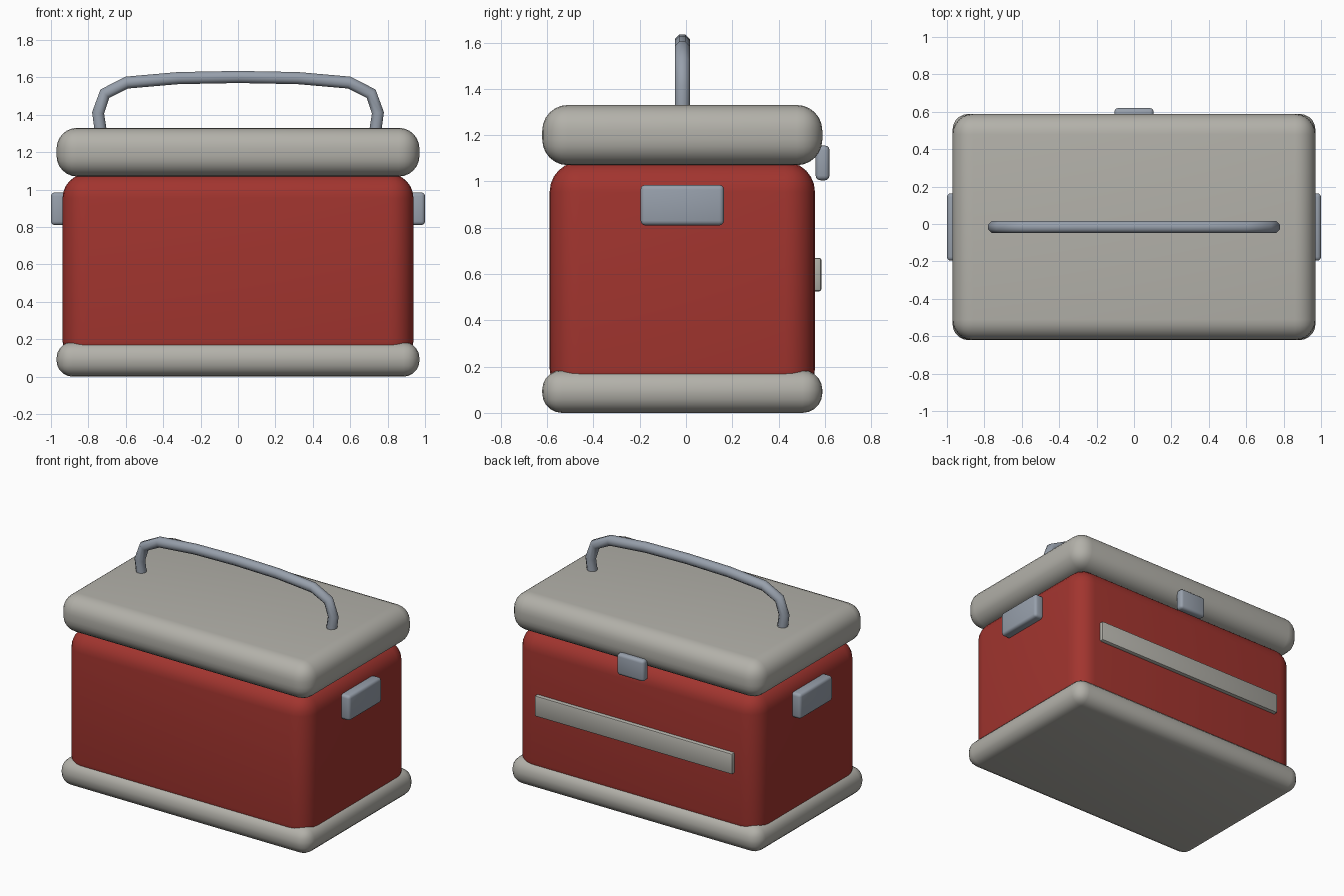
import bpy, bmesh, math

if "Cube" in bpy.data.objects:
    bpy.data.objects.remove(bpy.data.objects["Cube"])

YC = -0.016  # body centre in y (the latch sticks out at the back)


def material(name, rgb):
    m = bpy.data.materials.new(name)
    m.diffuse_color = (*rgb, 1)
    m.use_nodes = True
    m.node_tree.nodes["Principled BSDF"].inputs["Base Color"].default_value = m.diffuse_color
    return m


RED = material("red_paint", (0.36, 0.035, 0.028))
CREAM = material("warm_grey", (0.45, 0.44, 0.40))
STEEL = material("steel", (0.31, 0.35, 0.41))


def smooth(ob, angle=40):
    bpy.ops.object.select_all(action='DESELECT')
    ob.select_set(True)
    bpy.context.view_layer.objects.active = ob
    bpy.ops.object.shade_smooth_by_angle(angle=math.radians(angle))


def rounded_box(name, lo, hi, radius, mat, segments=5):
    bm = bmesh.new()
    bmesh.ops.create_cube(bm, size=1)
    for v in bm.verts:
        v.co = [(a + b) / 2 + c * (b - a) for a, b, c in zip(lo, hi, v.co)]
    bmesh.ops.bevel(bm, geom=bm.edges[:], offset=radius, segments=segments,
                    profile=0.5, affect='EDGES')
    me = bpy.data.meshes.new(name)
    bm.to_mesh(me)
    bm.free()
    ob = bpy.data.objects.new(name, me)
    bpy.context.collection.objects.link(ob)
    me.materials.append(mat)
    smooth(ob)
    return ob


# Main shells: base tray, body, lid
rounded_box("base", (-0.97, YC - 0.605, 0), (0.97, YC + 0.605, 0.185), 0.085, CREAM)
rounded_box("body", (-0.938, YC - 0.573, 0.06), (0.938, YC + 0.573, 1.085), 0.13, RED, 6)
rounded_box("lid", (-0.97, YC - 0.605, 1.07), (0.97, YC + 0.605, 1.33), 0.11, CREAM, 6)

# Side grips
for side, s in (("left", -1), ("right", 1)):
    xs = sorted((s * 0.92, s * 1.0))
    rounded_box(side + "_grip", (xs[0], YC - 0.18, 0.81), (xs[1], YC + 0.18, 0.985),
                0.02, STEEL, 3)

# Latch and trim strip on the back
rounded_box("latch", (-0.105, 0.56, 1.005), (0.105, 0.62, 1.155), 0.02, STEEL, 3)
rounded_box("trim_strip", (-0.765, 0.53, 0.525), (0.765, 0.585, 0.67), 0.01, CREAM, 2)

# Carrying handle: eight-sided tube swept along a mirrored arch
half = [(0.738, 1.27), (0.735, 1.32), (0.748, 1.41), (0.712, 1.513),
        (0.595, 1.572), (0.32, 1.596)]
path = [(-x, z) for x, z in half] + [(0, 1.602)] + half[::-1]
R, N = 0.035, 8
bm = bmesh.new()
rings = []
for i, (x, z) in enumerate(path):
    a, b = path[max(i - 1, 0)], path[min(i + 1, len(path) - 1)]
    t = math.atan2(b[1] - a[1], b[0] - a[0])
    ring = []
    for k in range(N):
        w = 2 * math.pi * (k + 0.5) / N
        n, y = R * math.cos(w), R * math.sin(w)
        ring.append(bm.verts.new((x - n * math.sin(t), YC + y, z + n * math.cos(t))))
    rings.append(ring)
for p, q in zip(rings, rings[1:]):
    for k in range(N):
        j = (k + 1) % N
        bm.faces.new((p[k], p[j], q[j], q[k]))
bm.faces.new(rings[0])
bm.faces.new(rings[-1])
bmesh.ops.recalc_face_normals(bm, faces=bm.faces[:])
me = bpy.data.meshes.new("carry_handle")
bm.to_mesh(me)
bm.free()
me.materials.append(STEEL)
handle = bpy.data.objects.new("carry_handle", me)
bpy.context.collection.objects.link(handle)
smooth(handle, 50)
